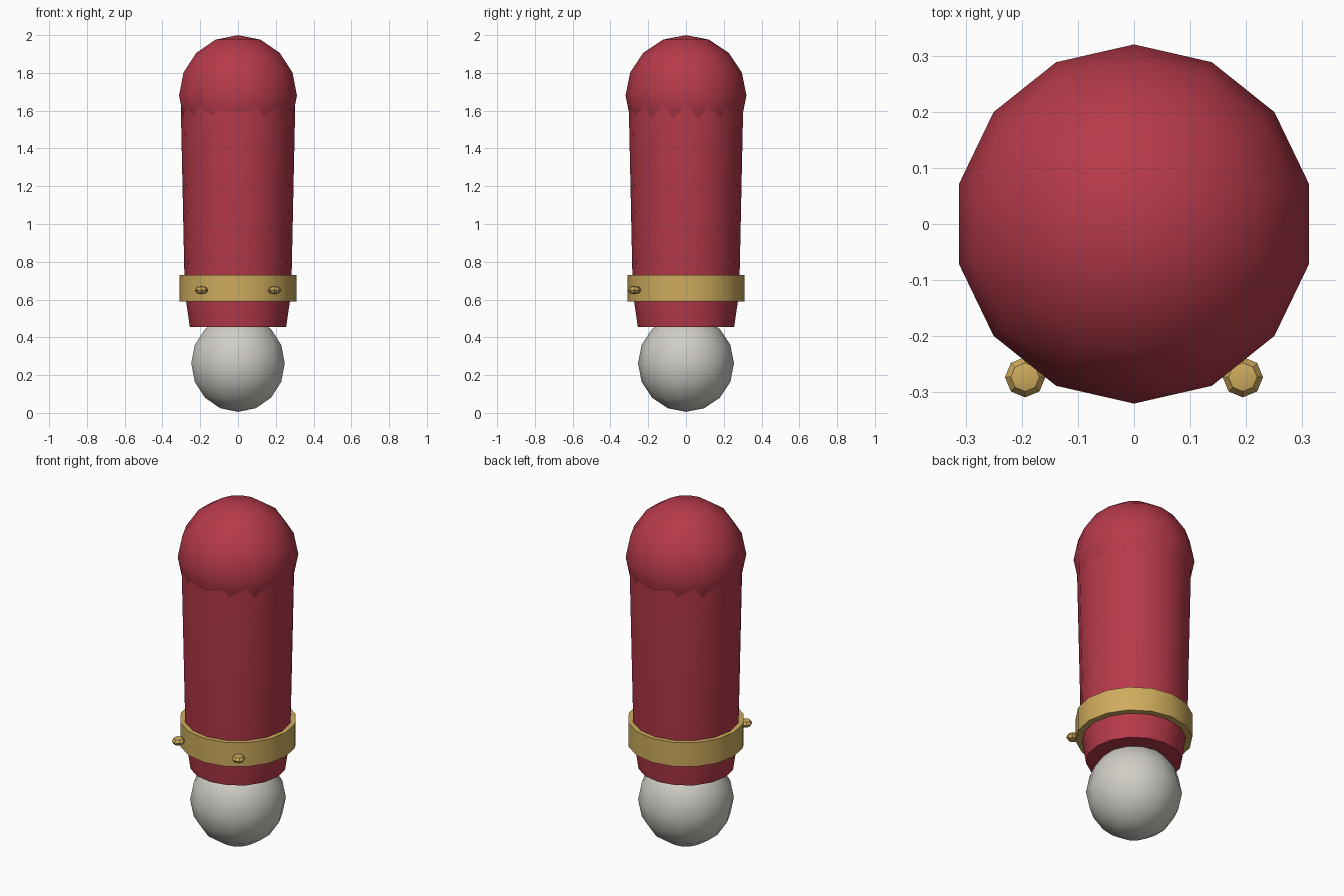
import bpy, bmesh, math
from mathutils import Matrix

if "Cube" in bpy.data.objects:
    bpy.data.objects.remove(bpy.data.objects["Cube"])


def material(name, color):
    m = bpy.data.materials.new(name)
    m.diffuse_color = (*color, 1)
    m.use_nodes = True
    m.node_tree.nodes["Principled BSDF"].inputs["Base Color"].default_value = m.diffuse_color
    return m


RED = material("red cloth", (0.47, 0.042, 0.068))
GOLD = material("gold", (0.62, 0.41, 0.11))
GREY = material("pale grey", (0.63, 0.61, 0.565))


def finish(name, bm, mat):
    bmesh.ops.recalc_face_normals(bm, faces=bm.faces)
    me = bpy.data.meshes.new(name)
    bm.to_mesh(me)
    bm.free()
    me.materials.append(mat)
    for p in me.polygons:
        p.use_smooth = True
    me.set_sharp_from_angle(angle=math.radians(32))
    ob = bpy.data.objects.new(name, me)
    bpy.context.collection.objects.link(ob)
    return ob


def ball(name, mat, loc, r, segs, rings, squash=1.0):
    bm = bmesh.new()
    bmesh.ops.create_uvsphere(bm, u_segments=segs, v_segments=rings, radius=r)
    bmesh.ops.transform(bm, verts=bm.verts,
                        matrix=Matrix.Translation(loc) @ Matrix.Diagonal((1, 1, squash, 1)))
    return finish(name, bm, mat)


def turned(name, mat, profile, sides, closed=False):
    """Revolve (radius, z) points; cap the ends, or join them into a ring."""
    bm = bmesh.new()
    loops = [[bm.verts.new((r * math.cos(2 * math.pi * i / sides),
                            r * math.sin(2 * math.pi * i / sides), z))
              for i in range(sides)] for r, z in profile]
    pairs = list(zip(loops, loops[1:]))
    if closed:
        pairs.append((loops[-1], loops[0]))
    else:
        bm.faces.new(loops[0])
        bm.faces.new(loops[-1])
    for a, b in pairs:
        for i in range(sides):
            j = (i + 1) % sides
            bm.faces.new((a[i], a[j], b[j], b[i]))
    return finish(name, bm, mat)


# Rounded shoulder and hand
ball("shoulder", RED, (0, 0, 1.68), 0.32, 14, 8)
ball("hand", GREY, (0, 0, 0.262), 0.254, 14, 8, 1.01)

# Tapered sleeve with narrowing cuff end
turned("sleeve", RED, [(0.255, 0.455), (0.282, 0.64), (0.304, 1.68)], 16)

# Gold band around the cuff
turned("cuff_band", GOLD, [(0.31, 0.59), (0.31, 0.73), (0.27, 0.73), (0.27, 0.59)], 16, True)

# Flattened studs on the front of the band
for side, s in (("left", -1), ("right", 1)):
    ball("stud_" + side, GOLD, (0.194 * s, -0.273, 0.65), 0.036, 8, 4, 0.62)
